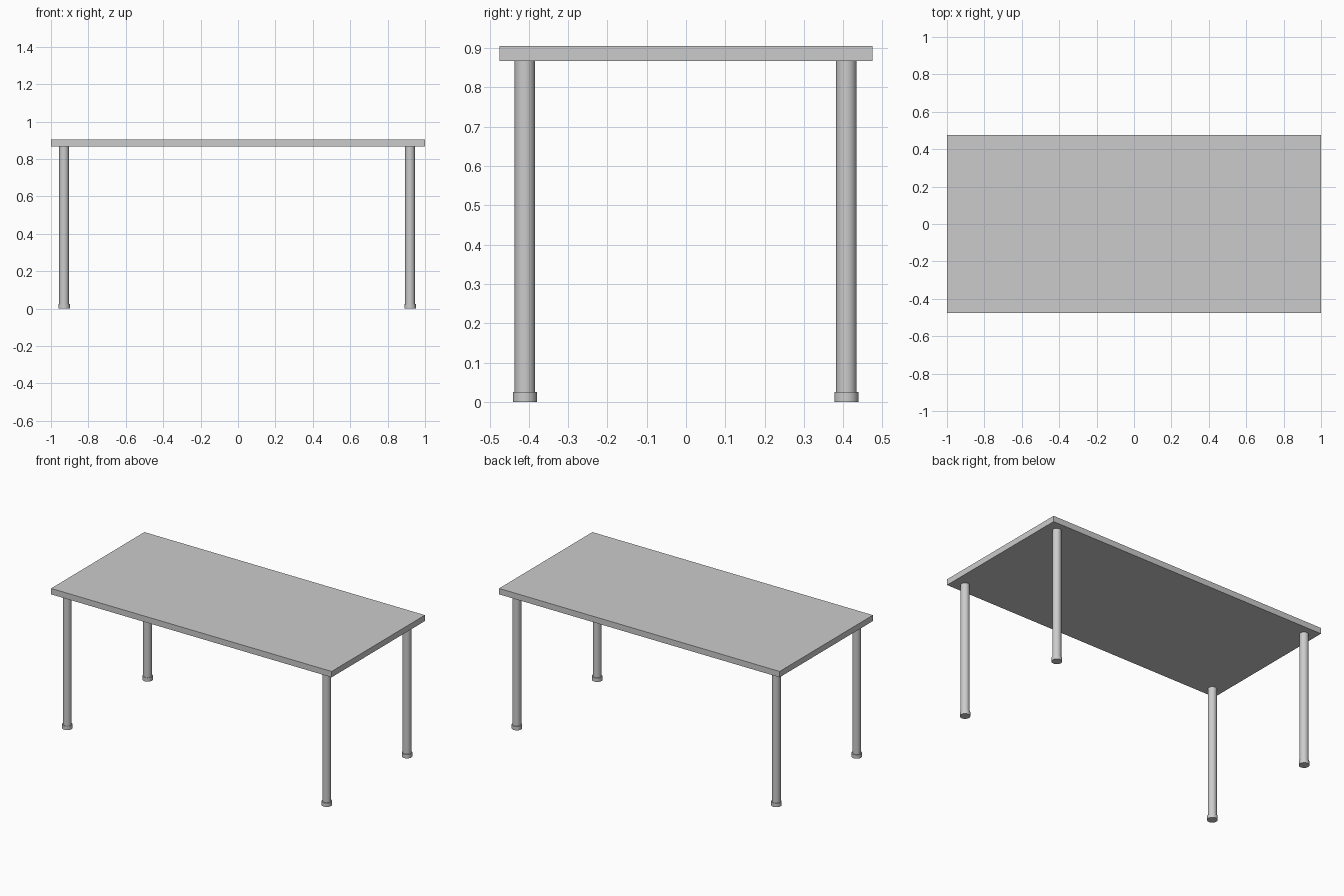
import bpy
import math

cube = bpy.data.objects.get("Cube")
if cube:
    bpy.data.objects.remove(cube, do_unlink=True)

TOP_Z, UNDER_Z, FOOT_H = 0.905, 0.867, 0.025

# Single grey finish
grey = bpy.data.materials.new("light_grey")
grey.use_nodes = True
grey.diffuse_color = (0.6, 0.6, 0.6, 1)
grey.node_tree.nodes["Principled BSDF"].inputs["Base Color"].default_value = (0.6, 0.6, 0.6, 1)


def finish(name):
    obj = bpy.context.object
    obj.name = name
    obj.data.name = name
    obj.data.materials.append(grey)
    return obj


def cylinder(name, x, y, z0, z1, radius):
    bpy.ops.mesh.primitive_cylinder_add(vertices=32, radius=radius, depth=z1 - z0,
                                        location=(x, y, (z0 + z1) / 2))
    bpy.ops.object.shade_smooth_by_angle(angle=math.radians(30))
    return finish(name)


# Table top slab
bpy.ops.mesh.primitive_cube_add(size=1, location=(0, 0, (TOP_Z + UNDER_Z) / 2))
bpy.context.object.scale = (2, 0.95, TOP_Z - UNDER_Z)
bpy.ops.object.transform_apply(location=False, rotation=False, scale=True)
finish("table_top")

# Four round legs, each on a slightly wider foot
for side, x in (("right", -0.93), ("left", 0.92)):
    for end, y in (("front", -0.41), ("back", 0.408)):
        cylinder(f"{end}_{side}_leg", x, y, FOOT_H, UNDER_Z, 0.026)
        cylinder(f"{end}_{side}_foot", x, y, 0, FOOT_H, 0.0305)
